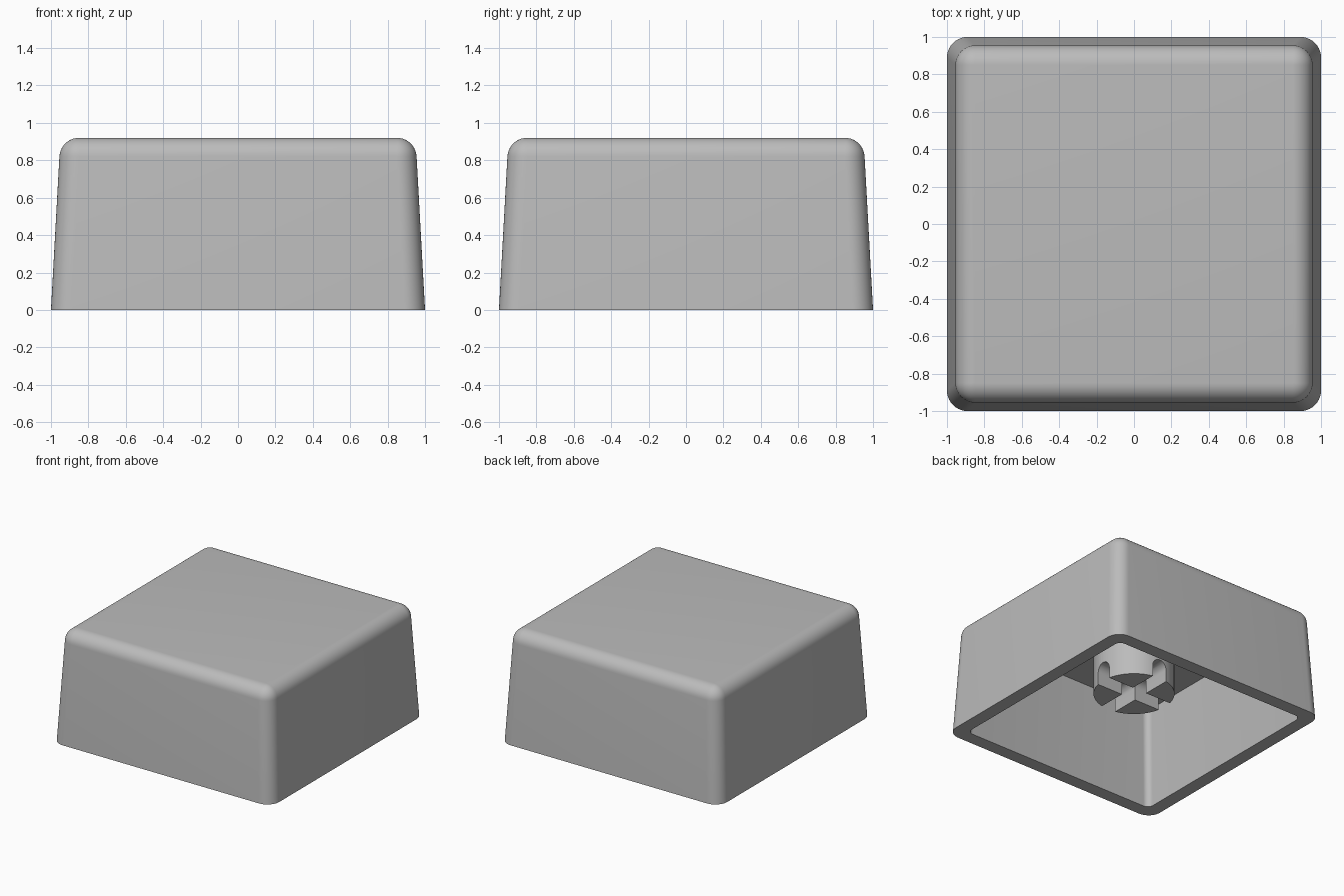
import bpy, bmesh, math
from mathutils import Matrix

cube = bpy.data.objects.get("Cube")
if cube:
    bpy.data.objects.remove(cube, do_unlink=True)

STEPS = 10            # segments per quarter round
grey = bpy.data.materials.new("light grey plastic")
grey.use_nodes = True
grey.diffuse_color = (0.5, 0.5, 0.5, 1)
grey.node_tree.nodes["Principled BSDF"].inputs["Base Color"].default_value = (0.5, 0.5, 0.5, 1)


def make_object(name, bm):
    bmesh.ops.recalc_face_normals(bm, faces=bm.faces)
    mesh = bpy.data.meshes.new(name)
    bm.to_mesh(mesh)
    bm.free()
    mesh.materials.append(grey)
    obj = bpy.data.objects.new(name, mesh)
    bpy.context.collection.objects.link(obj)
    return obj


def smooth(obj):
    bpy.ops.object.select_all(action='DESELECT')
    obj.select_set(True)
    bpy.context.view_layer.objects.active = obj
    bpy.ops.object.shade_smooth_by_angle(angle=math.radians(30))


def ring(bm, half, radius, z):
    """Rounded square loop of vertices."""
    verts = []
    for quarter in range(4):
        mid = math.pi / 2 * quarter + math.pi / 4
        cx = math.copysign(half - radius, math.cos(mid))
        cy = math.copysign(half - radius, math.sin(mid))
        for i in range(STEPS + 1):
            a = math.pi / 2 * (quarter + i / STEPS)
            verts.append(bm.verts.new((cx + radius * math.cos(a), cy + radius * math.sin(a), z)))
    return verts


# Hollow cap: ceiling, inner walls, rim, tapered outer walls, rounded top
HEIGHT, ROUND, WALL = 0.92, 0.105, 0.11
SHOULDER = 0.955
loops = [(SHOULDER - WALL, 0.05, HEIGHT - WALL), (1 - WALL, 0.05, 0), (1, 0.11, 0)]
for i in range(STEPS + 1):
    a = math.radians(3 + 87 * i / STEPS)
    corner = max(ROUND * math.cos(a), 0.0005)
    loops.append((SHOULDER - ROUND + corner, corner, HEIGHT - ROUND + ROUND * math.sin(a)))

bm = bmesh.new()
rings = [ring(bm, *loop) for loop in loops]
for low, high in zip(rings, rings[1:]):
    for i in range(len(low)):
        j = (i + 1) % len(low)
        bm.faces.new((low[i], low[j], high[j], high[i]))
bm.faces.new(rings[0])
bm.faces.new(rings[-1])
bmesh.ops.remove_doubles(bm, verts=bm.verts, dist=0.002)
smooth(make_object("cap_shell", bm))

# Round mounting stem under the ceiling
STEM_BOTTOM, STEM_TOP, STEM_RADIUS = 0.27, 0.82, 0.305
bm = bmesh.new()
bmesh.ops.create_cone(bm, cap_ends=True, segments=64, radius1=STEM_RADIUS, radius2=STEM_RADIUS,
                      depth=STEM_TOP - STEM_BOTTOM,
                      matrix=Matrix.Translation((0, 0, (STEM_TOP + STEM_BOTTOM) / 2)))
stem = make_object("mounting_stem", bm)

# Crossed slots with arched tops
SLOT, CROWN = 0.065, 0.43
for turn in (0, math.pi / 2):
    bm = bmesh.new()
    outline = [(-SLOT, 0.1), (SLOT, 0.1)]
    outline += [(SLOT * math.cos(math.pi * i / 16), CROWN - SLOT + SLOT * math.sin(math.pi * i / 16))
                for i in range(17)]
    face = bm.faces.new([bm.verts.new((x, -0.5, z)) for x, z in outline])
    side = bmesh.ops.extrude_face_region(bm, geom=[face])["geom"]
    bmesh.ops.translate(bm, vec=(0, 1, 0), verts=[v for v in side if isinstance(v, bmesh.types.BMVert)])
    bmesh.ops.rotate(bm, cent=(0, 0, 0), matrix=Matrix.Rotation(turn, 3, 'Z'), verts=bm.verts)
    cutter = make_object("slot_cutter", bm)
    cutter.hide_render = True
    cut = stem.modifiers.new("slot", 'BOOLEAN')
    cut.operation = 'DIFFERENCE'
    cut.object = cutter
    bpy.context.view_layer.objects.active = stem
    bpy.ops.object.modifier_apply(modifier=cut.name)
    bpy.data.objects.remove(cutter, do_unlink=True)
smooth(stem)
